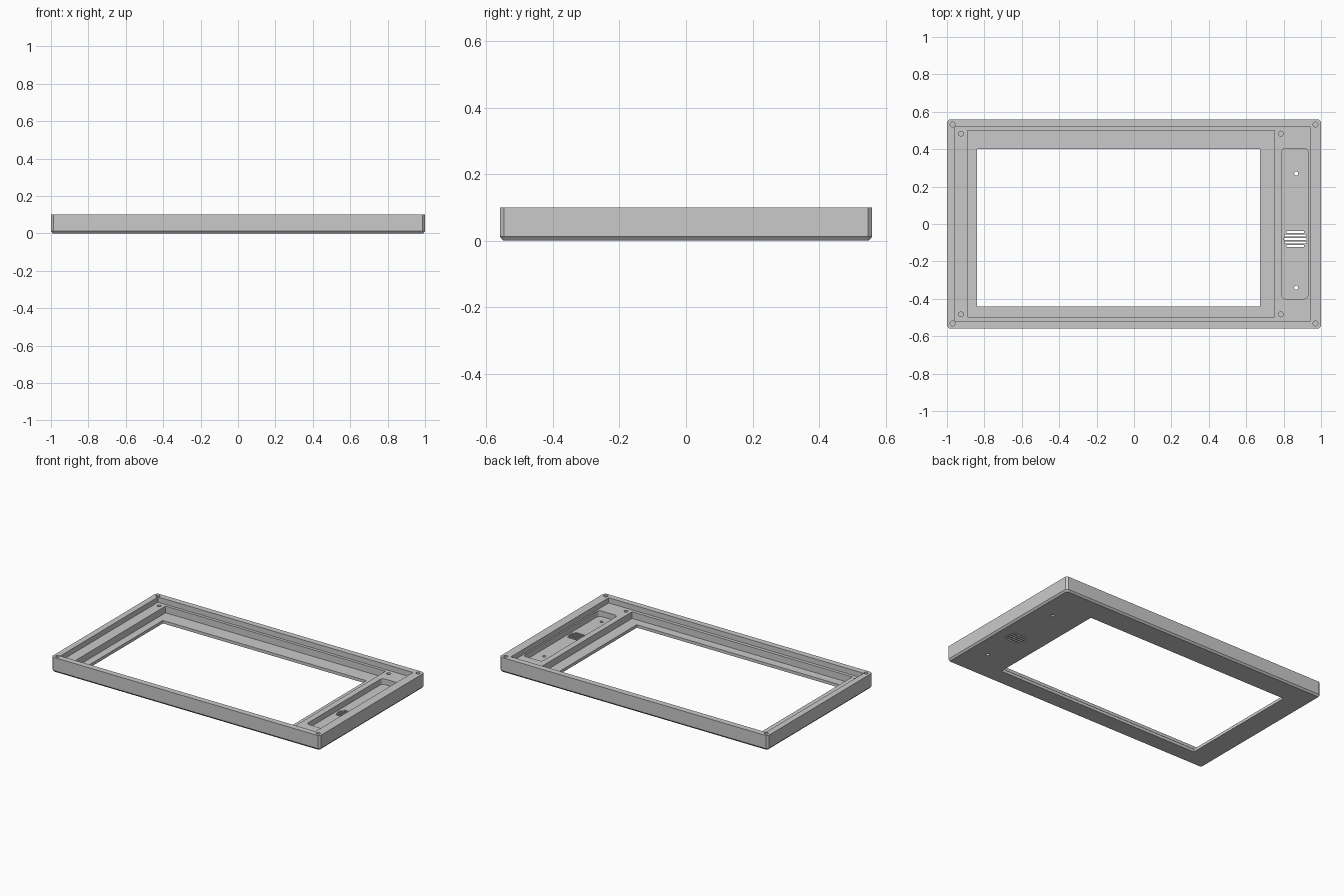
import bpy, bmesh, math

if "Cube" in bpy.data.objects:
    bpy.data.objects.remove(bpy.data.objects["Cube"], do_unlink=True)

grey = bpy.data.materials.new("plain grey")
grey.use_nodes = True
grey.diffuse_color = (0.59, 0.59, 0.59, 1)
grey.node_tree.nodes["Principled BSDF"].inputs["Base Color"].default_value = grey.diffuse_color

HEIGHT, LEDGE, FLOOR, POCKET = 0.10, 0.065, 0.02, 0.027
OVER = 0.15


def outline(x0, x1, y0, y1, radius, steps):
    """Counter-clockwise rectangle whose corners are arcs of the given steps."""
    points = []
    corners = [(x1 - radius, y1 - radius), (x0 + radius, y1 - radius),
               (x0 + radius, y0 + radius), (x1 - radius, y0 + radius)]
    for quarter, (cx, cy) in enumerate(corners):
        for k in range(steps + 1 if radius else 1):
            a = (quarter + k / max(steps, 1)) * math.pi / 2
            points.append((cx + radius * math.cos(a), cy + radius * math.sin(a)))
    return points


def prism(name, levels):
    """Solid through a list of (outline, z) levels, lowest first."""
    bm = bmesh.new()
    rings = [[bm.verts.new((x, y, z)) for x, y in points] for points, z in levels]
    bm.faces.new(rings[0][::-1])
    bm.faces.new(rings[-1])
    for low, high in zip(rings, rings[1:]):
        for i in range(len(low)):
            j = (i + 1) % len(low)
            bm.faces.new((low[i], low[j], high[j], high[i]))
    bm.normal_update()
    mesh = bpy.data.meshes.new(name)
    bm.to_mesh(mesh)
    bm.free()
    mesh.materials.append(grey)
    obj = bpy.data.objects.new(name, mesh)
    bpy.context.collection.objects.link(obj)
    return obj


def block(name, x0, x1, y0, y1, z0, radius=0, steps=0):
    points = outline(x0, x1, y0, y1, radius, steps)
    return prism(name, [(points, z0), (points, OVER)])


def drill(name, x, y, radius, z0):
    return block(name, x - radius, x + radius, y - radius, y + radius, z0, radius * 0.999, 6)


# Outer shell with cut corners and a chamfered bottom rim
side = outline(-1, 1, -0.56, 0.56, 0.013, 1)
base = outline(-0.99, 0.99, -0.55, 0.55, 0.006, 1)
frame = prism("display_frame", [(base, 0), (side, 0.012), (side, HEIGHT)])

# Stepped recess, window and side pocket
cutters = [
    block("ledge_cutter", -0.96, 0.94, -0.52, 0.52, LEDGE),
    block("recess_cutter", -0.89, 0.75, -0.498, 0.5, FLOOR),
    block("window_cutter", -0.84, 0.675, -0.44, 0.40, -0.05),
    block("pocket_cutter", 0.79, 0.93, -0.40, 0.405, POCKET, 0.02, 4),
]

# Screw holes in the rim corners and on the ledge
for y in (-1, 1):
    for x in (-0.97, 0.97):
        cutters.append(drill("rim_hole_cutter", x, y * 0.532, 0.013, 0.04))
    for x in (-0.925, 0.785):
        cutters.append(drill("ledge_hole_cutter", x, y * 0.483, 0.013, 0.03))

# Through holes in the pocket floor
for y in (-0.34, 0.27):
    cutters.append(drill("pocket_hole_cutter", 0.867, y, 0.011, -0.05))

# Round speaker grille made of slots
for i in range(-2, 3):
    offset = i * 0.019
    half = math.sqrt(0.06 ** 2 - offset ** 2)
    y = -0.08 + offset
    cutters.append(block("grille_slot_cutter", 0.862 - half, 0.862 + half,
                         y - 0.0055, y + 0.0055, -0.05))

# Cut everything out of the shell
for cutter in cutters:
    cutter.hide_render = True
    mod = frame.modifiers.new(cutter.name, 'BOOLEAN')
    mod.operation = 'DIFFERENCE'
    mod.solver = 'EXACT'
    mod.object = cutter
bpy.context.view_layer.update()
graph = bpy.context.evaluated_depsgraph_get()
result = bpy.data.meshes.new_from_object(frame.evaluated_get(graph))
frame.modifiers.clear()
frame.data = result
for cutter in cutters:
    bpy.data.objects.remove(cutter, do_unlink=True)

# Smooth the round holes, keep the edges crisp
bpy.ops.object.select_all(action='DESELECT')
frame.select_set(True)
bpy.context.view_layer.objects.active = frame
bpy.ops.object.shade_smooth_by_angle(angle=math.radians(30))
